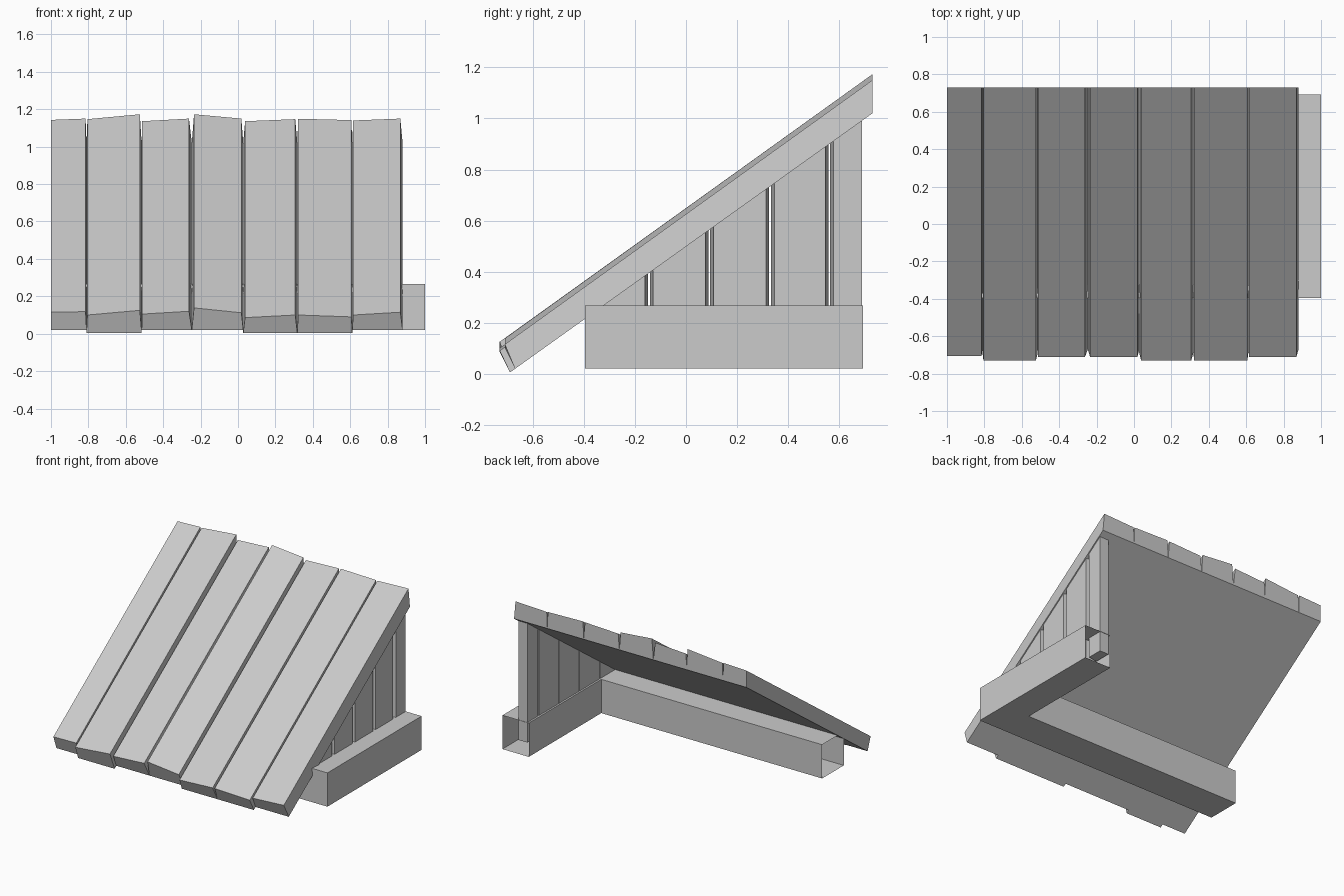
import bpy, bmesh

if "Cube" in bpy.data.objects:
    bpy.data.objects.remove(bpy.data.objects["Cube"])


def make_object(name, verts, faces):
    mesh = bpy.data.meshes.new(name)
    mesh.from_pydata(verts, [], faces)
    bm = bmesh.new()
    bm.from_mesh(mesh)
    bmesh.ops.recalc_face_normals(bm, faces=bm.faces)
    bm.to_mesh(mesh)
    bm.free()
    obj = bpy.data.objects.new(name, mesh)
    bpy.context.collection.objects.link(obj)
    return obj


def loft(name, loops, caps=True):
    """Bridge equally sized point loops, optionally closing both ends."""
    n = len(loops[0])
    verts = [p for loop in loops for p in loop]
    faces = []
    for k in range(len(loops) - 1):
        for i in range(n):
            j = (i + 1) % n
            faces.append((k * n + i, k * n + j, (k + 1) * n + j, (k + 1) * n + i))
    if caps:
        faces.append(tuple(range(n)))
        faces.append(tuple(range((len(loops) - 1) * n, len(loops) * n)))
    return make_object(name, verts, faces)


def roof_under(y):
    """Height of the flat roof underside."""
    return 1.02 + (y - 0.73) * 0.715


# Roof planks: bottom x0, x1, top x0, x1, front top z left/right,
# back top z left/right, front top y, front bottom y
BACK = 0.73
planks = [
    (-1.00, -0.81, -1.00, -0.815, 0.115, 0.118, 1.143, 1.150, -0.705, -0.67),
    (-0.81, -0.515, -0.805, -0.525, 0.100, 0.125, 1.147, 1.173, -0.73, -0.69),
    (-0.515, -0.247, -0.512, -0.262, 0.105, 0.120, 1.136, 1.150, -0.71, -0.67),
    (-0.247, 0.028, -0.235, 0.018, 0.138, 0.112, 1.173, 1.150, -0.71, -0.67),
    (0.028, 0.317, 0.038, 0.306, 0.086, 0.100, 1.136, 1.147, -0.73, -0.69),
    (0.317, 0.611, 0.322, 0.606, 0.100, 0.090, 1.149, 1.142, -0.73, -0.69),
    (0.611, 0.88, 0.616, 0.868, 0.100, 0.115, 1.140, 1.150, -0.71, -0.67),
]
for i, (b0, b1, t0, t1, f0, f1, k0, k1, yt, yb) in enumerate(planks):
    front = [(b0, yb, roof_under(yb)), (b1, yb, roof_under(yb)),
             (t1, yt, f1), (t0, yt, f0)]
    back = [(b0, BACK, roof_under(BACK)), (b1, BACK, roof_under(BACK)),
            (t1, BACK, k1), (t0, BACK, k0)]
    loft(f"roof_plank_{i + 1}", [front, back])

# L-shaped hollow foundation beam, mitred at the corner, open at both ends
Z0, Z1 = 0.02, 0.267
OUT_X, IN_X, OUT_Y, IN_Y, END_Y = 1.0, 0.787, -0.395, -0.145, 0.693


def section(outer, inner):
    return [(*outer, Z0), (*outer, Z1), (*inner, Z1), (*inner, Z0)]


loft("foundation_beam", [
    section((-1.0, OUT_Y), (-1.0, IN_Y)),
    section((OUT_X, OUT_Y), (IN_X, IN_Y)),
    section((OUT_X, END_Y), (IN_X, END_Y)),
], caps=False)

# Side wall boards with V grooves between them, cut to the roof slope
WALL_IN, WALL_OUT, WALL_Z = 0.80, 0.872, 0.12
joints = [-0.34, -0.147, 0.09, 0.328, 0.56, 0.69]
last = len(joints) - 2


def board_loop(x, y0, y1):
    return [(x, y0, WALL_Z), (x, y1, WALL_Z),
            (x, y1, roof_under(y1) + 0.01), (x, y0, roof_under(y0) + 0.01)]


for i in range(last + 1):
    y0, y1 = joints[i], joints[i + 1]
    o0 = y0 + (0.018 if i > 0 else 0)
    o1 = y1 - (0.014 if i < last else 0)
    i0 = y0 + (0.005 if i > 0 else 0)
    i1 = y1 - (0.002 if i < last else 0)
    loft(f"wall_board_{i + 1}",
         [board_loop(WALL_IN, i0, i1), board_loop(WALL_OUT, o0, o1)])
